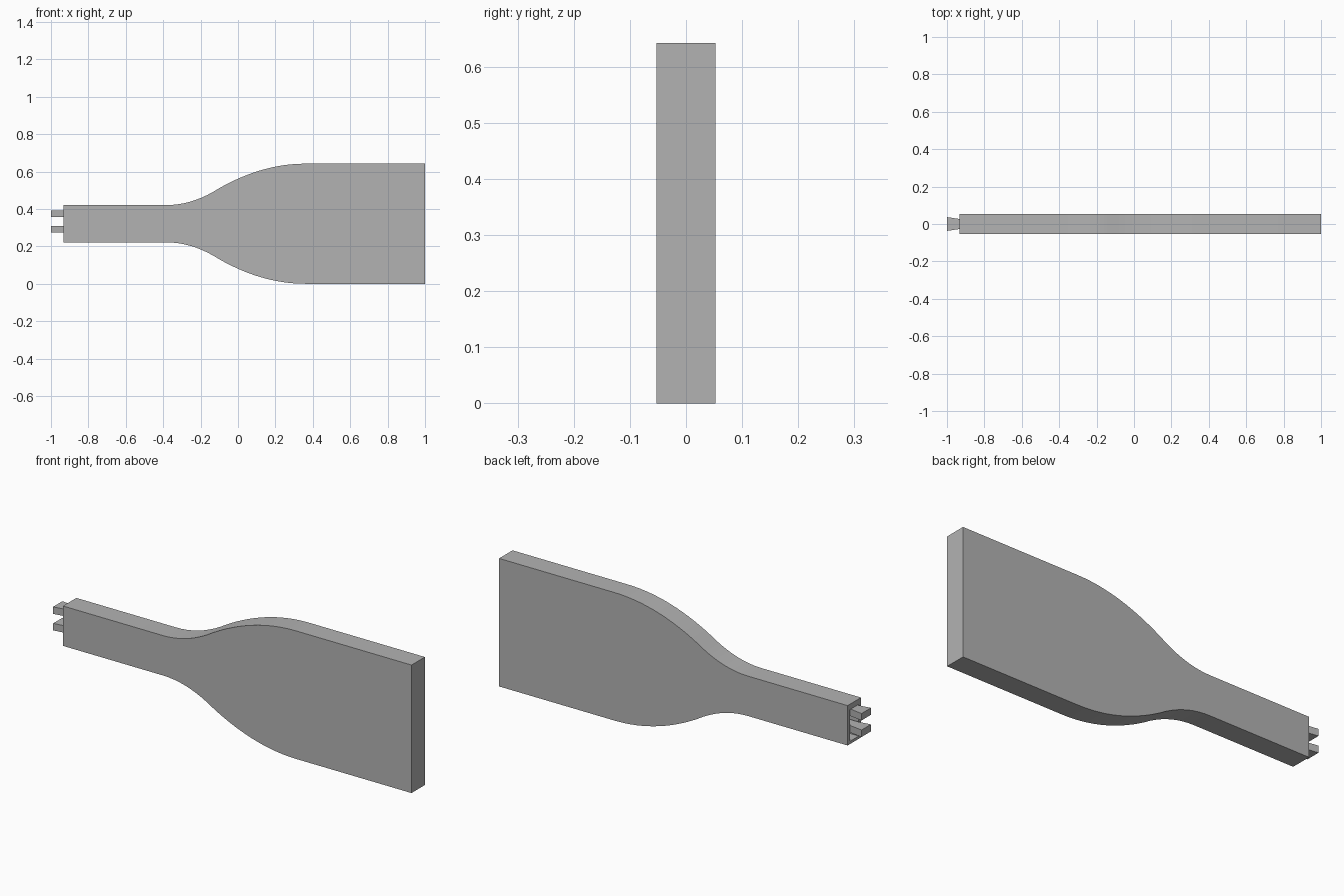
import bpy, bmesh
from mathutils import Vector

cube = bpy.data.objects.get("Cube")
if cube:
    bpy.data.objects.remove(cube, do_unlink=True)

HALF_Y = 0.053      # half thickness of the body
MID_Z = 0.321       # height of the long axis
NECK_X = -0.934     # open end of the neck
SLOT_Y = 0.027      # half width of the slot

grey = bpy.data.materials.new("plain grey")
grey.use_nodes = True
grey.diffuse_color = (0.45, 0.45, 0.45, 1)
grey.node_tree.nodes["Principled BSDF"].inputs["Base Color"].default_value = (0.45, 0.45, 0.45, 1)


def finish(bm, name):
    bmesh.ops.recalc_face_normals(bm, faces=bm.faces[:])
    mesh = bpy.data.meshes.new(name)
    bm.to_mesh(mesh)
    bm.free()
    mesh.materials.append(grey)
    obj = bpy.data.objects.new(name, mesh)
    bpy.context.collection.objects.link(obj)
    return obj


def half_height(x):
    """Narrow neck flowing through an S curve into the wide blade."""
    if x < -0.1:
        return 0.1 + 0.09 * (max(x + 0.38, 0) / 0.28) ** 2
    return 0.321 - 0.131 * (max(0.36 - x, 0) / 0.46) ** 2


# Body: mirrored outline, extruded through its thickness
steps = 24
xs = [NECK_X] + [-0.38 + 0.74 * i / steps for i in range(steps + 1)] + [1.0]
outline = [(x, MID_Z + half_height(x)) for x in xs]
outline += [(x, MID_Z - half_height(x)) for x in reversed(xs)]
bm = bmesh.new()
front = bm.faces.new([bm.verts.new((x, -HALF_Y, z)) for x, z in outline])
back = bmesh.ops.extrude_face_region(bm, geom=[front])["geom"]
bmesh.ops.translate(bm, vec=(0, 2 * HALF_Y, 0),
                    verts=[v for v in back if isinstance(v, bmesh.types.BMVert)])
bmesh.ops.recalc_face_normals(bm, faces=bm.faces[:])

# Slot sunk into the neck end
end = min(bm.faces, key=lambda f: f.calc_center_median().x)
bmesh.ops.inset_individual(bm, faces=[end], thickness=HALF_Y - SLOT_Y)
for v in end.verts:
    v.co.z = 0.394 if v.co.z > MID_Z else 0.235
floor = bmesh.ops.extrude_discrete_faces(bm, faces=[end])["faces"][0]
bmesh.ops.translate(bm, vec=(0.1, 0, 0), verts=floor.verts[:])
body = finish(bm, "paddle_body")
bpy.context.view_layer.objects.active = body
body.select_set(True)
bpy.ops.object.shade_smooth_by_angle()


# Prongs: flat bars rooted in the slot, flaring towards the tip
def prong(name, low, high):
    bm = bmesh.new()
    rings = []
    for x, hy in ((NECK_X + 0.1, SLOT_Y), (NECK_X, SLOT_Y), (-1.0, 0.037)):
        corners = ((-hy, low), (hy, low), (hy, high), (-hy, high))
        rings.append([bm.verts.new(Vector((x, y, z))) for y, z in corners])
    for a, b in zip(rings, rings[1:]):
        for i in range(4):
            j = (i + 1) % 4
            bm.faces.new((a[i], a[j], b[j], b[i]))
    bm.faces.new(rings[0])
    bm.faces.new(rings[-1])
    finish(bm, name)


prong("upper_prong", 0.358, 0.393)
prong("lower_prong", 0.275, 0.31)
